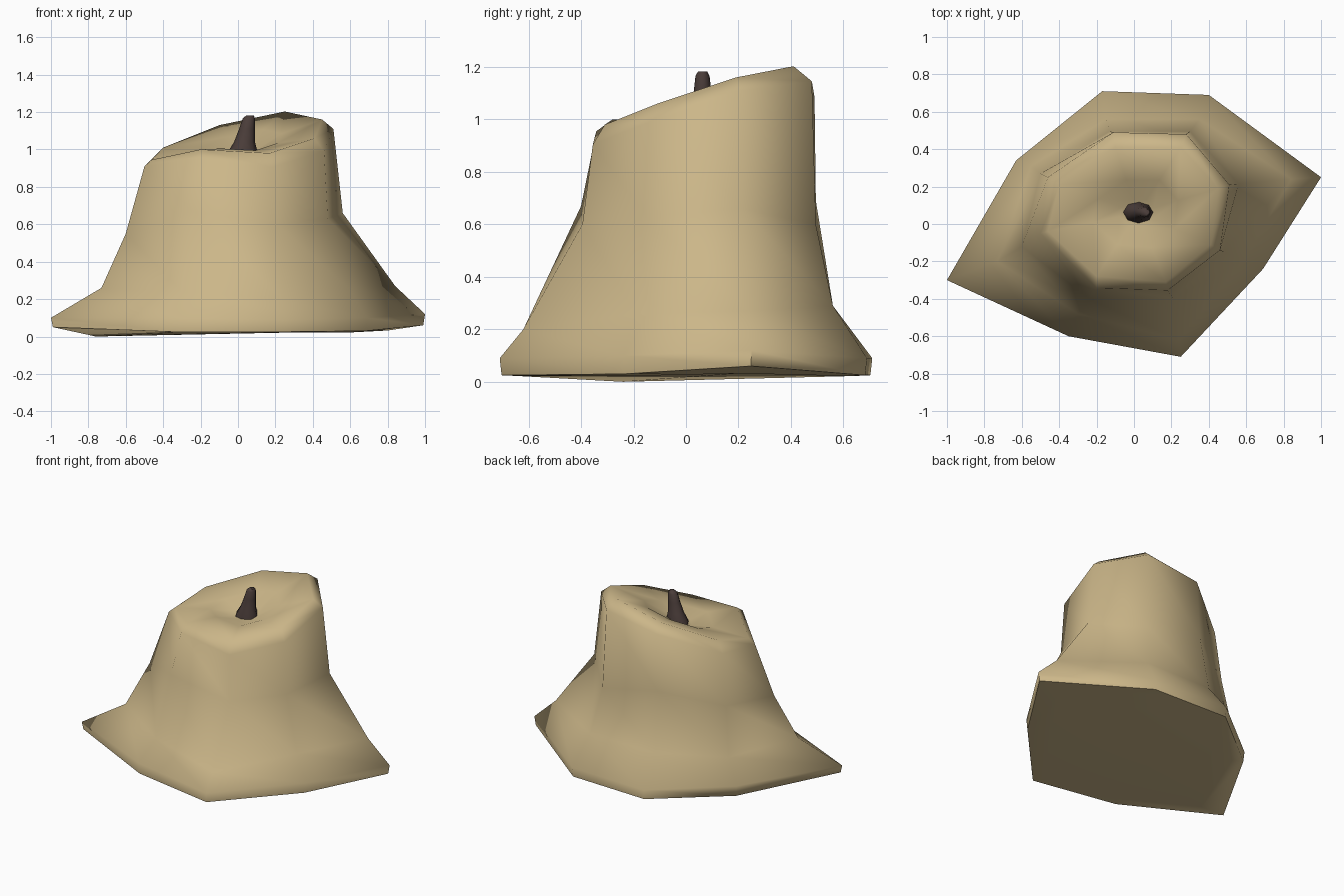
import bpy, bmesh, math
from mathutils import Vector

if "Cube" in bpy.data.objects:
    bpy.data.objects.remove(bpy.data.objects["Cube"])


def material(name, rgb):
    m = bpy.data.materials.new(name)
    m.diffuse_color = (*rgb, 1)
    m.use_nodes = True
    m.node_tree.nodes["Principled BSDF"].inputs["Base Color"].default_value = m.diffuse_color
    return m


def loft(name, rings, mat, angle):
    """Skin a stack of rings with equal point counts and cap both ends."""
    bm = bmesh.new()
    loops = [[bm.verts.new(p) for p in r] for r in rings]
    n = len(loops[0])
    for a, b in zip(loops, loops[1:]):
        for i in range(n):
            j = (i + 1) % n
            bm.faces.new((a[i], a[j], b[i]))
            bm.faces.new((a[j], b[j], b[i]))
    bm.faces.new(loops[0][::-1])
    bm.faces.new(loops[-1])
    bmesh.ops.recalc_face_normals(bm, faces=bm.faces)
    me = bpy.data.meshes.new(name)
    bm.to_mesh(me)
    bm.free()
    me.materials.append(mat)
    ob = bpy.data.objects.new(name, me)
    bpy.context.collection.objects.link(ob)
    bpy.context.view_layer.objects.active = ob
    ob.select_set(True)
    bpy.ops.object.shade_smooth_by_angle(angle=math.radians(angle))
    ob.select_set(False)
    return ob


def toward(ring, centre, t):
    """Copy of a ring pulled toward a centre point by fraction t."""
    return [Vector(p).lerp(Vector(centre), t) for p in ring]


wax = material("tan wax", (0.60, 0.47, 0.25))
char = material("charred brown", (0.07, 0.047, 0.042))

# Melted wax body: eight-sided rings from the spread foot to the slanted rim
foot = [(-1, -.3, .1), (-.35, -.6, .1), (.25, -.71, .09), (.69, -.24, .1),
        (1, .25, .12), (.4, .69, .09), (-.17, .71, .09), (-.63, .34, .1)]
drop = [.05, .025, .025, .03, .06, .025, .025, .03]
under = [(x * .99, y * .99, z) for (x, y, _), z in zip(foot, drop)]
sole = [(x * .88, y * .9, .022) for x, y, _ in foot]
sole[0] = (-.76, -.24, 0)
sole[4] = (.8, .2, .032)
skirt = [(-.73, -.2, .26), (-.3, -.48, .24), (.24, -.62, .2), (.59, -.19, .26),
         (.84, .24, .27), (.35, .56, .29), (-.15, .56, .29), (-.55, .31, .27)]
waist = [(-.6, -.12, .55), (-.24, -.4, .67), (.21, -.395, .6), (.48, -.15, .63),
         (.56, .215, .66), (.3, .495, .6), (-.13, .495, .69), (-.5, .27, .6)]
rim = [(-.5, -.05, .91), (-.2, -.342, .955), (.18, -.355, .905), (.46, -.14, .99),
       (.51, .21, 1.11), (.28, .48, 1.145), (-.11, .49, 1.085), (-.46, .25, .95)]
lip = [(-.46, -.04, .945), (-.2, -.28, 1.0), (.17, -.31, .98), (.41, -.11, 1.06),
       (.45, .19, 1.16), (.25, .41, 1.203), (-.1, .41, 1.13), (-.4, .21, 1.01)]
pool = toward(lip, (.02, .06, 1.01), .5)
well = toward(lip, (.02, .06, .965), .8)
loft("wax_body", [sole, under, foot, skirt, waist, rim, lip, pool, well], wax, 75)

# Bent wick standing in the melted hollow: centre x, z, half widths
steps = [(.02, .93, .085, .062), (.025, .985, .08, .058), (.035, 1.04, .056, .044),
         (.048, 1.11, .042, .033), (.058, 1.165, .033, .027), (.064, 1.182, .02, .018)]
wick = [[(x + rx * math.cos(k * math.pi / 4), .063 + ry * math.sin(k * math.pi / 4), z)
         for k in range(8)] for x, z, rx, ry in steps]
loft("wick", wick, char, 60)
